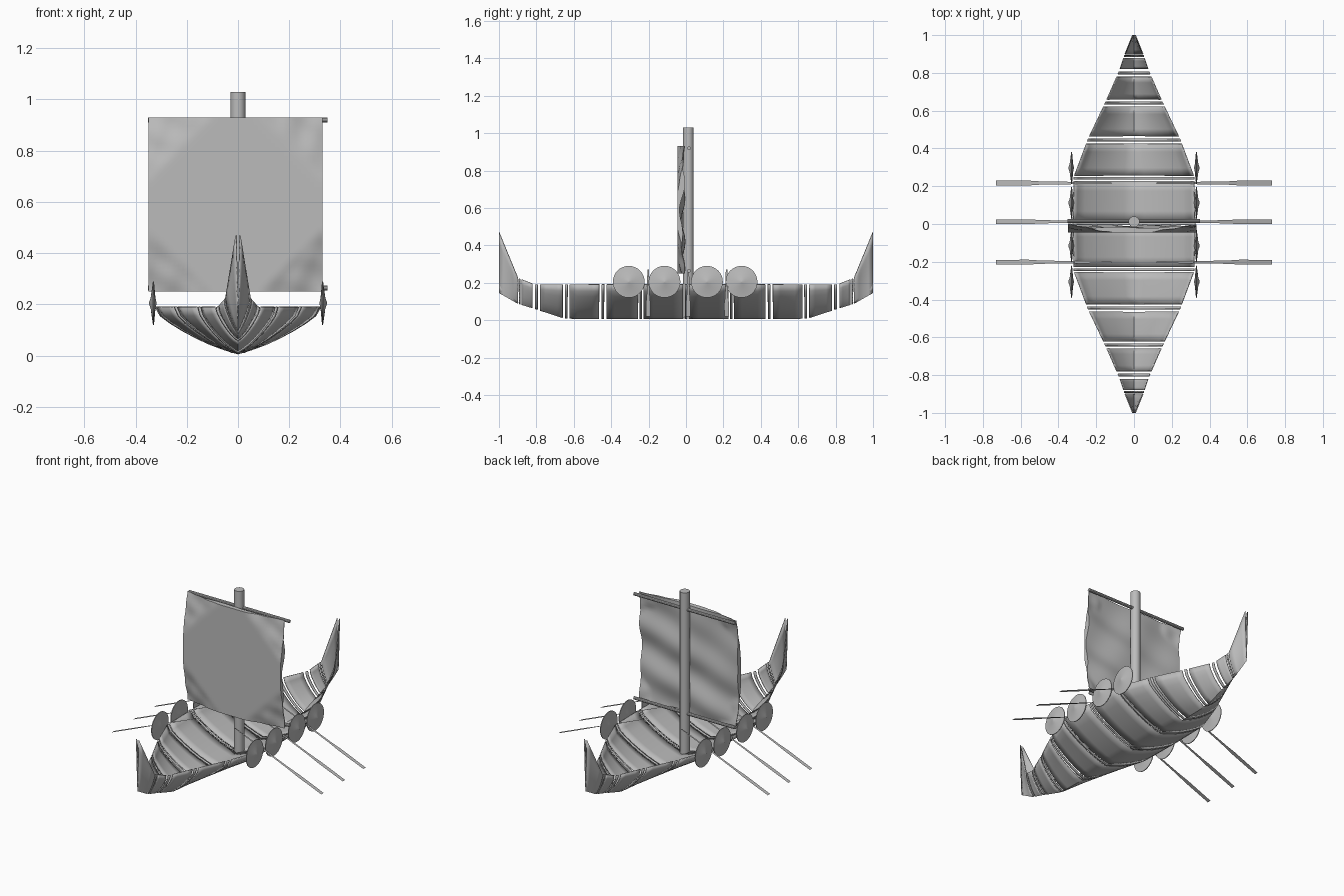
import bpy, bmesh, math
from mathutils import Vector

cube = bpy.data.objects.get("Cube")
if cube:
    bpy.data.objects.remove(cube)

# One plain grey for the whole ship
grey = bpy.data.materials.new("plain grey")
grey.use_nodes = True
GREY = (0.5, 0.5, 0.5, 1)
grey.diffuse_color = GREY
grey.node_tree.nodes["Principled BSDF"].inputs["Base Color"].default_value = GREY


def finish(name, bm, angle=30):
    bmesh.ops.recalc_face_normals(bm, faces=bm.faces)
    me = bpy.data.meshes.new(name)
    bm.to_mesh(me)
    bm.free()
    me.materials.append(grey)
    ob = bpy.data.objects.new(name, me)
    bpy.context.collection.objects.link(ob)
    bpy.ops.object.select_all(action='DESELECT')
    ob.select_set(True)
    bpy.context.view_layer.objects.active = ob
    bpy.ops.object.shade_smooth_by_angle(angle=math.radians(angle))
    return ob


def loft(bm, rows, closed=False):
    rows = [[bm.verts.new(p) for p in row] for row in rows]
    for a, b in zip(rows, rows[1:]):
        n = len(a)
        for i in range(n if closed else n - 1):
            j = (i + 1) % n
            bm.faces.new((a[i], a[j], b[j], b[i]))
    return rows


def rod(name, start, end, radius, sides):
    start, end = Vector(start), Vector(end)
    axis = end - start
    bm = bmesh.new()
    bmesh.ops.create_cone(bm, cap_ends=True, segments=sides, radius1=radius,
                          radius2=radius, depth=axis.length)
    turn = Vector((0, 0, 1)).rotation_difference(axis.normalized())
    bmesh.ops.rotate(bm, verts=bm.verts, matrix=turn.to_matrix())
    bmesh.ops.translate(bm, verts=bm.verts, vec=(start + end) / 2)
    return finish(name, bm)


# Hull stations: distance from midships, half width, keel height, rim height
STATIONS = [(0, .325, .005, .19), (.25, .32, .005, .19), (.45, .245, .005, .19),
            (.65, .15, .008, .19), (.81, .08, .06, .19), (.9, .05, .088, .225),
            (1, .01, .145, .47)]
# Half cross-section as fractions of width and height, keel to rim
SECTION = [(0, 0), (.17, .09), (.34, .2), (.5, .33), (.66, .48),
           (.82, .65), (.94, .81), (1, 1)]


def station(y):
    d = abs(y)
    for a, b in zip(STATIONS, STATIONS[1:]):
        if d <= b[0]:
            t = (d - a[0]) / (b[0] - a[0])
            return [p + (q - p) * t for p, q in zip(a[1:], b[1:])]
    return STATIONS[-1][1:]


def hull_row(y):
    w, low, high = station(y)
    half = [(w * u, y, low + (high - low) * v) for u, v in SECTION]
    return [(-x, y, z) for x, y, z in half[:0:-1]] + half


def hull_piece(name, y0, y1, steps=4):
    bm = bmesh.new()
    loft(bm, [hull_row(y0 + (y1 - y0) * i / steps) for i in range(steps + 1)])
    ob = finish(name, bm, 40)
    # thicken toward the inside of the boat
    mid = ob.data.polygons[len(SECTION) - 1]
    shell = ob.modifiers.new("planking", 'SOLIDIFY')
    shell.thickness = .006
    shell.offset = -1 if mid.normal.z < 0 else 1


# Planked sections and the narrow ribs standing in the gaps
PANELS = [(.015, .228), (.256, .425), (.465, .622), (.66, .78), (.822, .88), (.9, 1)]
RIBS = [.242, .445, .641, .801, .89]
hull_piece("rib_midships", -.006, .006, 1)
for side, end in ((-1, "bow"), (1, "stern")):
    for i, (a, b) in enumerate(PANELS):
        hull_piece(f"hull_{end}_{i}", side * a, side * b)
    for i, y in enumerate(RIBS):
        r = .004 if y > .85 else .007
        hull_piece(f"rib_{end}_{i}", side * (y - r), side * (y + r), 1)

# Mast and yards
rod("mast", (0, .012, .01), (0, .012, 1.03), .029, 24)
for name, z in (("upper_yard", .92), ("lower_yard", .264)):
    rod(name, (-.352, .016, z), (.35, .016, z), .01, 10)


# Sail: flat diamond in front with crumpled corners, billowing behind
def sail_front(u, v):
    out = max(0, abs(u) + abs(v) - 1.28)
    crease = .006 * math.sin(13 * u + 5 * v) * math.cos(11 * v - 4 * u)
    return -.046 + min(.04, .06 * out) + min(1, out * 4) * crease


def sail_back(u, v):
    wave = math.sin(5 * v + 2.2 * u) * math.cos(3.5 * u - 2 * v)
    ripple = math.sin(9 * v - 3 * u + 1)
    y = -.02 + .012 * wave + .006 * ripple
    return max(sail_front(u, v) + .004, y)


N = 40
bm = bmesh.new()
steps = [2 * i / N - 1 for i in range(N + 1)]
sheets = [loft(bm, [[(-.01 + .34 * u, f(u, v), .59 + .34 * v) for u in steps]
                    for v in steps]) for f in (sail_front, sail_back)]


def border(g):
    return (g[0][:-1] + [r[-1] for r in g[:-1]] + g[-1][:0:-1]
            + [r[0] for r in g[:0:-1]])


front, back = map(border, sheets)
for i in range(len(front)):
    bm.faces.new((front[i - 1], front[i], back[i], back[i - 1]))
finish("sail", bm, 50)

# Round shields, thin double cones along both rims
for side, word in ((-1, "right"), (1, "left")):
    for i, y in enumerate((-.306, -.115, .112, .297)):
        bm = bmesh.new()
        rings = [(.002, -.012), (.02, -.008), (.085, -.002),
                 (.085, .002), (.02, .011), (.002, .018)]
        rows = [[(side * (.33 + h), y + r * math.cos(a), .205 + r * math.sin(a))
                 for a in (math.tau * k / 32 for k in range(32))]
                for r, h in rings]
        ends = loft(bm, rows, closed=True)
        bm.faces.new(ends[0])
        bm.faces.new(ends[-1])
        finish(f"shield_{word}_{i}", bm)

    # Paper-thin oars sloping down to the water, with broader blades
    for i, y in enumerate((-.202, .012, .217)):
        bm = bmesh.new()
        outline = [(.12, .004), (.25, .006), (.4, .007), (.5, .009),
                   (.56, .013), (.73, .012)]
        loft(bm, [[(side * x, y + s * w, .27 - .41 * (x - .12)) for s in (-1, 1)]
                  for x, w in outline])
        finish(f"oar_{word}_{i}", bm)
